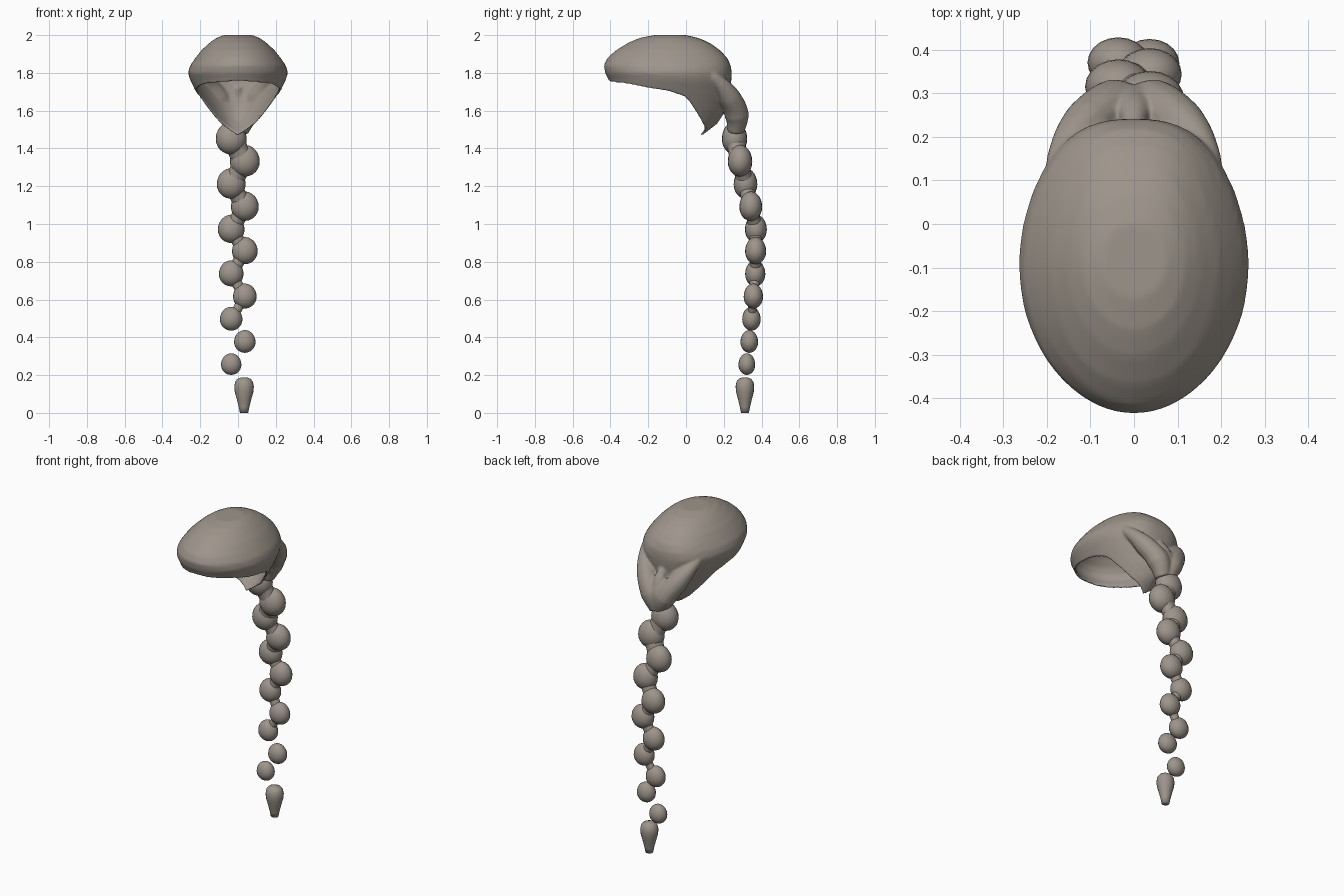
import bpy, bmesh, math
from mathutils import Vector

cube = bpy.data.objects.get("Cube")
if cube:
    bpy.data.objects.remove(cube)

hair = bpy.data.materials.new("taupe_hair")
hair.use_nodes = True
hair.diffuse_color = (0.34, 0.30, 0.26, 1)
hair.node_tree.nodes["Principled BSDF"].inputs["Base Color"].default_value = hair.diffuse_color
hair.node_tree.nodes["Principled BSDF"].inputs["Roughness"].default_value = 0.8


def finish(name, bm):
    bmesh.ops.recalc_face_normals(bm, faces=bm.faces)
    for f in bm.faces:
        f.smooth = True
    me = bpy.data.meshes.new(name)
    bm.to_mesh(me)
    bm.free()
    me.materials.append(hair)
    ob = bpy.data.objects.new(name, me)
    bpy.context.collection.objects.link(ob)
    return ob


def lerp_table(table, key):
    """Interpolate rows sorted by ascending first value."""
    key = min(max(key, table[0][0]), table[-1][0])
    for a, b in zip(table, table[1:]):
        if key <= b[0]:
            t = (key - a[0]) / (b[0] - a[0])
            return [p + (q - p) * t for p, q in zip(a[1:], b[1:])]


# Cap: horizontal slices as height, front y, back y, half width
SLICES = [
    (1.465, -0.50, 0.08, 0.13), (1.50, -0.49, 0.125, 0.135), (1.53, -0.48, 0.165, 0.145),
    (1.60, -0.40, 0.21, 0.172), (1.68, -0.40, 0.23, 0.213),
    (1.76, -0.408, 0.24, 0.252), (1.80, -0.428, 0.242, 0.265),
    (1.84, -0.435, 0.237, 0.253), (1.88, -0.415, 0.218, 0.225), (1.92, -0.37, 0.18, 0.193),
    (1.96, -0.305, 0.125, 0.15), (1.985, -0.245, 0.065, 0.115), (2.0, -0.17, 0.0, 0.075),
]
# Lower edge height around the head, in degrees from the front
RIM = [(0, 1.757), (45, 1.742), (90, 1.70), (106, 1.67), (118, 1.60),
       (140, 1.53), (160, 1.495), (180, 1.465)]
COLS, ROWS = 72, 24
bm = bmesh.new()
columns = []
for i in range(COLS):
    deg = 360 * i / COLS
    a = math.radians(deg)
    low = lerp_table(RIM, min(deg, 360 - deg))[0]
    col = []
    for j in range(ROWS):
        z = 2 + (low - 2) * (j / (ROWS - 1)) ** 1.4
        front, back, width = lerp_table(SLICES, z)
        y = (front + back) / 2 - (back - front) / 2 * math.cos(a)
        # The upper back is fuller than a plain oval
        full = 1 - 0.2 * max(0, -math.cos(a)) * min(1, max(0, (z - 1.6) / 0.15))
        x = math.copysign(abs(math.sin(a)) ** full, math.sin(a)) * width
        col.append(bm.verts.new((x, y, z)))
    columns.append(col)
for i in range(COLS):
    c, d = columns[i], columns[(i + 1) % COLS]
    for j in range(ROWS - 1):
        bm.faces.new((c[j], d[j], d[j + 1], c[j + 1]))
bm.faces.new([c[0] for c in columns])
cap = finish("hair_cap", bm)
shell = cap.modifiers.new("thickness", "SOLIDIFY")
shell.thickness = 0.012
shell.offset = -1


# Swept-back locks that gather into the braid
def lock(name, points):
    cu = bpy.data.curves.new(name, "CURVE")
    cu.dimensions = "3D"
    cu.bevel_depth = 1
    cu.bevel_resolution = 5
    cu.resolution_u = 8
    cu.use_fill_caps = True
    sp = cu.splines.new("BEZIER")
    sp.bezier_points.add(len(points) - 1)
    for bp, (x, y, z, r) in zip(sp.bezier_points, points):
        bp.co = (x, y, z)
        bp.radius = r
        bp.handle_left_type = bp.handle_right_type = "AUTO"
    cu.materials.append(hair)
    ob = bpy.data.objects.new(name, cu)
    bpy.context.collection.objects.link(ob)
    return ob


locks = [lock("nape_lock", [(0, 0.225, 1.73, 0.02), (0, 0.255, 1.65, 0.045),
                            (0, 0.26, 1.56, 0.06), (0, 0.225, 1.535, 0.04)])]
for side, label in ((1, "left"), (-1, "right")):
    locks.append(lock(label + "_swept_lock", [
        (side * 0.185, 0.08, 1.83, 0.022), (side * 0.16, 0.165, 1.76, 0.036),
        (side * 0.108, 0.228, 1.675, 0.058), (side * 0.045, 0.268, 1.58, 0.065),
        (side * 0.01, 0.265, 1.49, 0.045)]))

# Blend the locks into the cap as one skin
bpy.ops.object.select_all(action="DESELECT")
for ob in locks + [cap]:
    ob.select_set(True)
    bpy.context.view_layer.objects.active = ob
bpy.ops.object.convert(target="MESH")
bpy.ops.object.join()
skin = cap.modifiers.new("skin", "REMESH")
skin.mode = "VOXEL"
skin.voxel_size = 0.0055
skin.use_smooth_shade = True
soften = cap.modifiers.new("soften", "SMOOTH")
soften.factor = 0.5
soften.iterations = 12


# Braid: alternating beads following the curve of the back
PATH = [(0.255, 0.322), (0.375, 0.335), (0.5, 0.347), (0.74, 0.367), (0.97, 0.37),
        (1.09, 0.343), (1.21, 0.315), (1.33, 0.286), (1.45, 0.257)]
HEIGHTS = [1.45, 1.33, 1.21, 1.09, 0.97, 0.855, 0.735, 0.615, 0.495, 0.375, 0.255]
beads = []
for i, z in enumerate(HEIGHTS):
    side = -1 if i % 2 == 0 else 1
    r = 0.054 + 0.028 * (z - 0.255) / 1.2
    beads.append((Vector((side * 0.036, lerp_table(PATH, z)[0], z)), r))


def ring_loft(name, rings, sides=20):
    """Loft circles given as centre, x radius, y radius."""
    bm = bmesh.new()
    loops = []
    for c, rx, ry in rings:
        loops.append([bm.verts.new((c[0] + rx * math.cos(k * math.tau / sides),
                                    c[1] + ry * math.sin(k * math.tau / sides), c[2]))
                      for k in range(sides)])
    for a, b in zip(loops, loops[1:]):
        for k in range(sides):
            n = (k + 1) % sides
            bm.faces.new((a[k], a[n], b[n], b[k]))
    bm.faces.new(loops[0])
    bm.faces.new(loops[-1])
    return finish(name, bm)


for i, (c, r) in enumerate(beads):
    rings = []
    for k in range(13):
        a = math.pi * (k + 0.25) / 12.5
        s = math.sin(a)
        tall = r * (1.0 if k < 6 else 1.12)
        rings.append((c - Vector((0, 0, tall * math.cos(a))), r * s, r * 0.82 * s))
    ring_loft(f"braid_bead_{i + 1}", rings)

# Tapered strands linking the upper beads
for i in range(8):
    (a, ra), (b, rb) = beads[i], beads[i + 1]
    thick = 0.9 - 0.05 * i
    rings = []
    for k in range(7):
        t = k / 6
        r = thick * (rb + (ra - rb) * t) * (1 - 0.15 * math.sin(math.pi * t))
        rings.append((b.lerp(a, t), r, r * 0.8))
    ring_loft(f"braid_link_{i + 1}", rings)

# Tied tail end
TAIL = [(0, 0.022), (0.03, 0.028), (0.07, 0.038), (0.11, 0.049), (0.14, 0.052),
        (0.165, 0.047), (0.18, 0.035), (0.188, 0.015)]
ring_loft("braid_tail", [((0.032, 0.312, z), r, r * 0.95) for z, r in TAIL])
